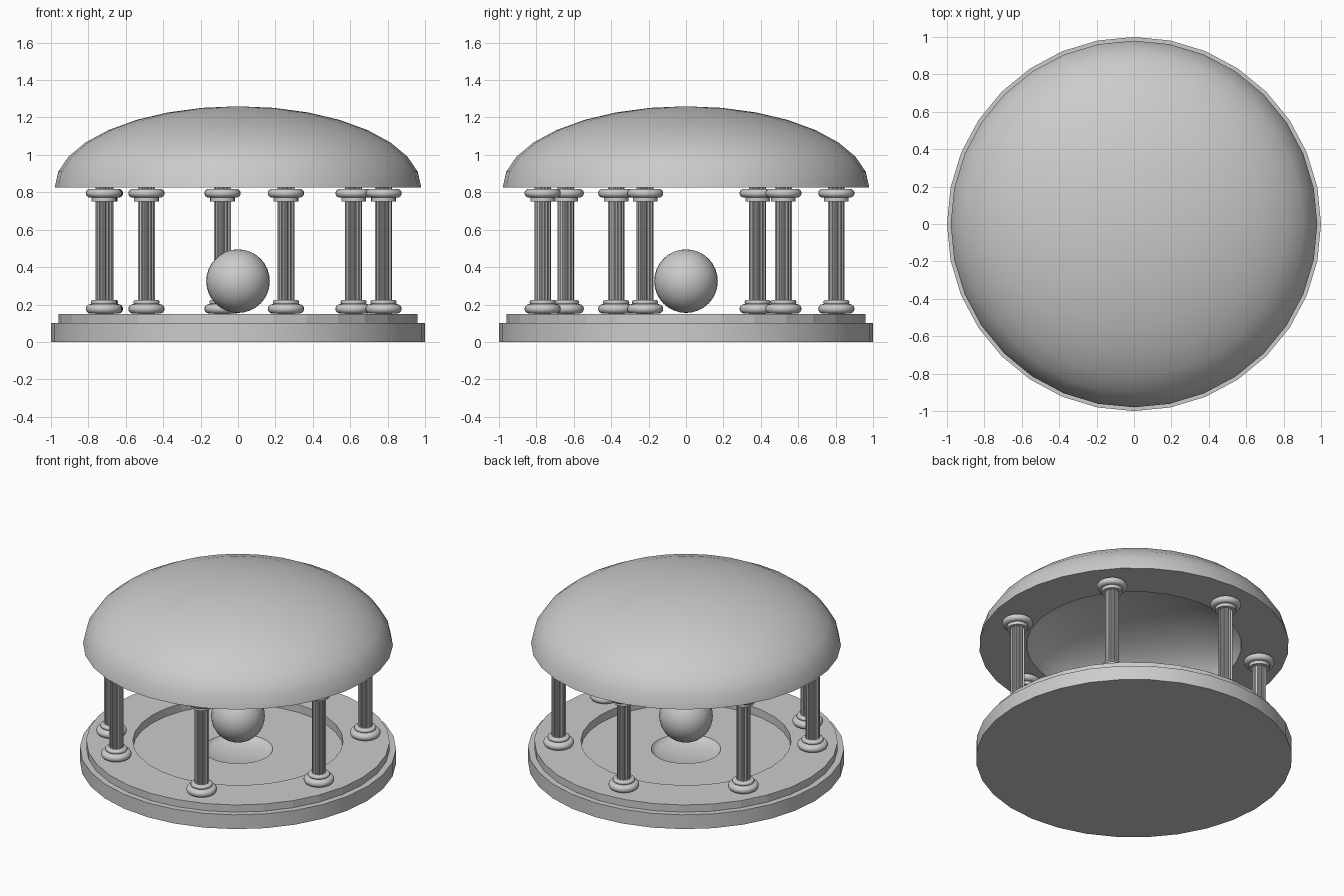
import bpy, math

if "Cube" in bpy.data.objects:
    bpy.data.objects.remove(bpy.data.objects["Cube"])

SEG = 32


def lathe(name, profile, loc=(0, 0, 0), seg=SEG, flute=None, angle=35):
    """Revolve (radius, z) points about z; zero radii become poles."""
    verts, faces, rings = [], [], []
    for r, z in profile:
        start = len(verts)
        if r < 1e-6:
            verts.append((0, 0, z))
            rings.append([start] * seg)
            continue
        for i in range(seg):
            a = 2 * math.pi * i / seg
            k = r * (flute if flute and i % 4 in (2, 3) else 1)
            verts.append((k * math.cos(a), k * math.sin(a), z))
        rings.append(list(range(start, start + seg)))
    for lo, hi in zip(rings, rings[1:]):
        for i in range(seg):
            j = (i + 1) % seg
            quad = [lo[i], lo[j], hi[j], hi[i]]
            faces.append(list(dict.fromkeys(quad)))
    mesh = bpy.data.meshes.new(name)
    mesh.from_pydata(verts, [], faces)
    obj = bpy.data.objects.new(name, mesh)
    bpy.context.collection.objects.link(obj)
    obj.location = loc
    if angle:
        bpy.ops.object.select_all(action='DESELECT')
        obj.select_set(True)
        bpy.context.view_layer.objects.active = obj
        bpy.ops.object.shade_smooth_by_angle(angle=math.radians(angle))
    return obj


def arc(r, h, z, n, a0=0, a1=90):
    """Elliptical arc as (radius, z) points."""
    out = []
    for i in range(n + 1):
        a = math.radians(a0 + (a1 - a0) * i / n)
        out.append((max(0, r * math.cos(a)), z + h * math.sin(a)))
    return out


def cushion(radius, z, half):
    """Rounded moulding: half-round edge closed to the axis."""
    edge = [(radius - half + r, zz) for r, zz in arc(half, half, z, 8, -90, 90)]
    return [(0, z - half)] + edge + [(0, z + half)]


# Floor disc with a shallow hollow in the middle
hollow = arc(0.22, -0.05, 0.095, 6)
lathe("floor_disc", [(0, 0), (1, 0), (1, 0.1), (0.665, 0.1), (0.665, 0.095)] + hollow)

# Raised ring step carrying the columns
lathe("step_ring", [(0.665, 0.095), (0.665, 0.15), (0.96, 0.15), (0.96, 0.1)], angle=None)

# Central ball
lathe("ball", arc(0.17, 0.17, 0.325, 16, -90, 90))

# Hollow dome roof
outer = arc(0.98, 0.435, 0.825, 8)
inner = arc(0.68, 0.32, 0.825, 8)[::-1]
lathe("dome_roof", inner + outer[:1] + outer[1:])

# Columns, spun in even steps with one narrow gap
for n in range(7):
    a = math.radians(-127.3 + 55.8 * n)
    at = (0.808 * math.cos(a), 0.808 * math.sin(a), 0)
    lathe(f"column_shaft_{n}", [(0.045, 0.15), (0.045, 0.825)], at, 48, 0.86, 20)
    lathe(f"column_base_{n}", cushion(0.097, 0.177, 0.025), at, 24)
    lathe(f"column_base_collar_{n}", cushion(0.07, 0.212, 0.013), at, 24)
    lathe(f"column_capital_{n}", cushion(0.097, 0.795, 0.023), at, 24)
    lathe(f"column_capital_collar_{n}", [(0, 0.75), (0.066, 0.75), (0.066, 0.775), (0, 0.775)], at, 24)
